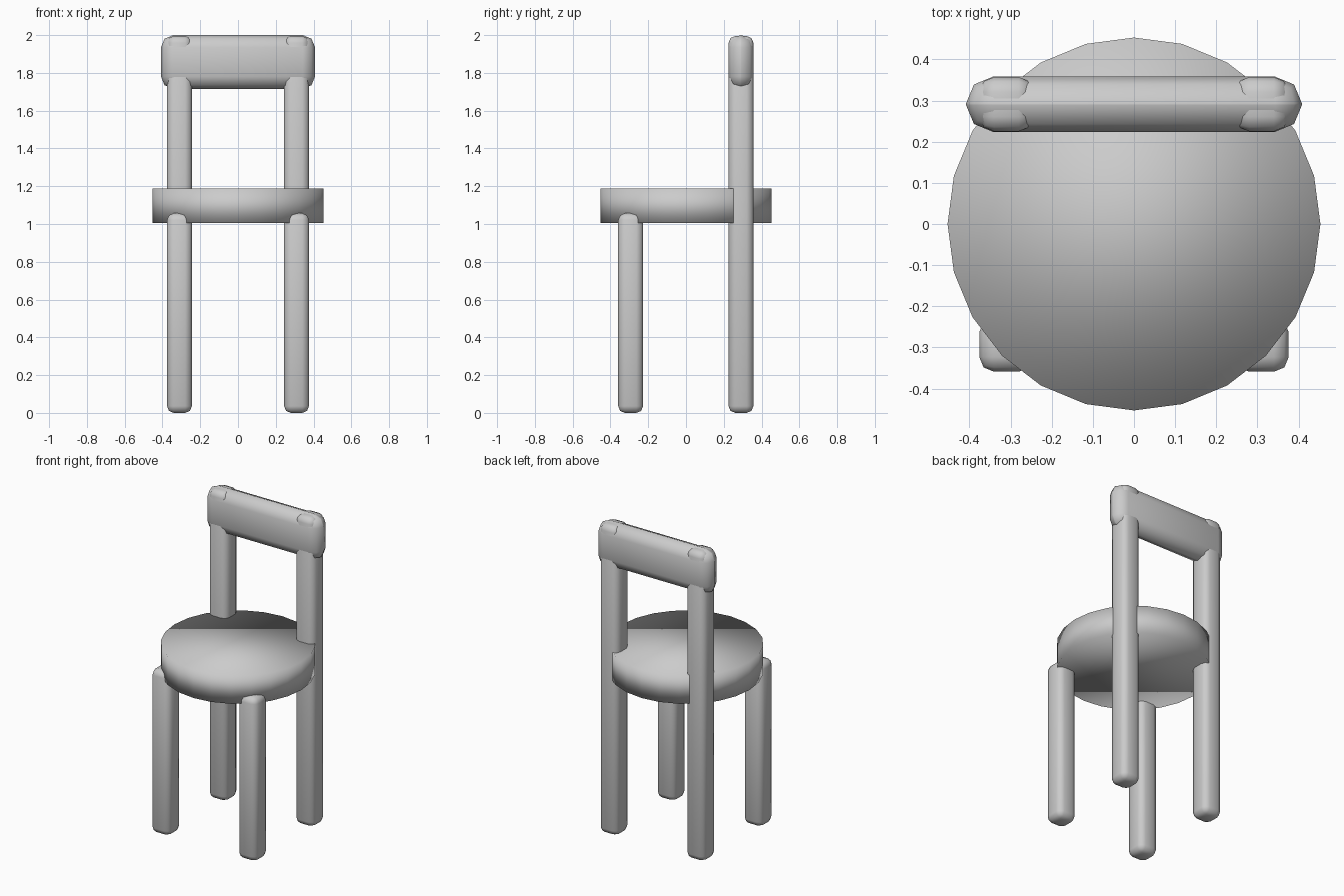
import bpy

cube = bpy.data.objects.get("Cube")
if cube:
    bpy.data.objects.remove(cube, do_unlink=True)

grey = bpy.data.materials.new("light grey")
grey.use_nodes = True
colour = (0.6, 0.6, 0.6, 1)
grey.diffuse_color = colour
grey.node_tree.nodes["Principled BSDF"].inputs["Base Color"].default_value = colour


def finish(name):
    obj = bpy.context.object
    obj.name = name
    obj.data.materials.append(grey)
    bpy.ops.object.shade_smooth()
    return obj


def rounded_box(name, centre, size, bevel):
    """Box with two-step rounded edges."""
    bpy.ops.mesh.primitive_cube_add(size=1, location=centre)
    bpy.context.object.scale = size
    bpy.ops.object.transform_apply(location=False, rotation=False, scale=True)
    obj = finish(name)
    mod = obj.modifiers.new("rounding", "BEVEL")
    mod.width = bevel
    mod.segments = 2
    return obj


# Round seat
SEAT_LOW, SEAT_HIGH = 1.005, 1.187
bpy.ops.mesh.primitive_cylinder_add(
    vertices=24, radius=0.453, depth=SEAT_HIGH - SEAT_LOW,
    location=(0, 0, (SEAT_LOW + SEAT_HIGH) / 2))
finish("seat")

# Short front legs, and back legs that run up into the backrest
LEG = 0.132
for side, x in (("left", 0.31), ("right", -0.31)):
    for place, y, height in (("front", -0.293, 1.057), ("back", 0.291, 1.995)):
        rounded_box(f"{place}_leg_{side}", (x, y, height / 2), (LEG, LEG, height), 0.036)

# Backrest rail, rounded almost to a ridge
rounded_box("backrest_rail", (0, 0.291, 1.858), (0.816, 0.134, 0.284), 0.065)
